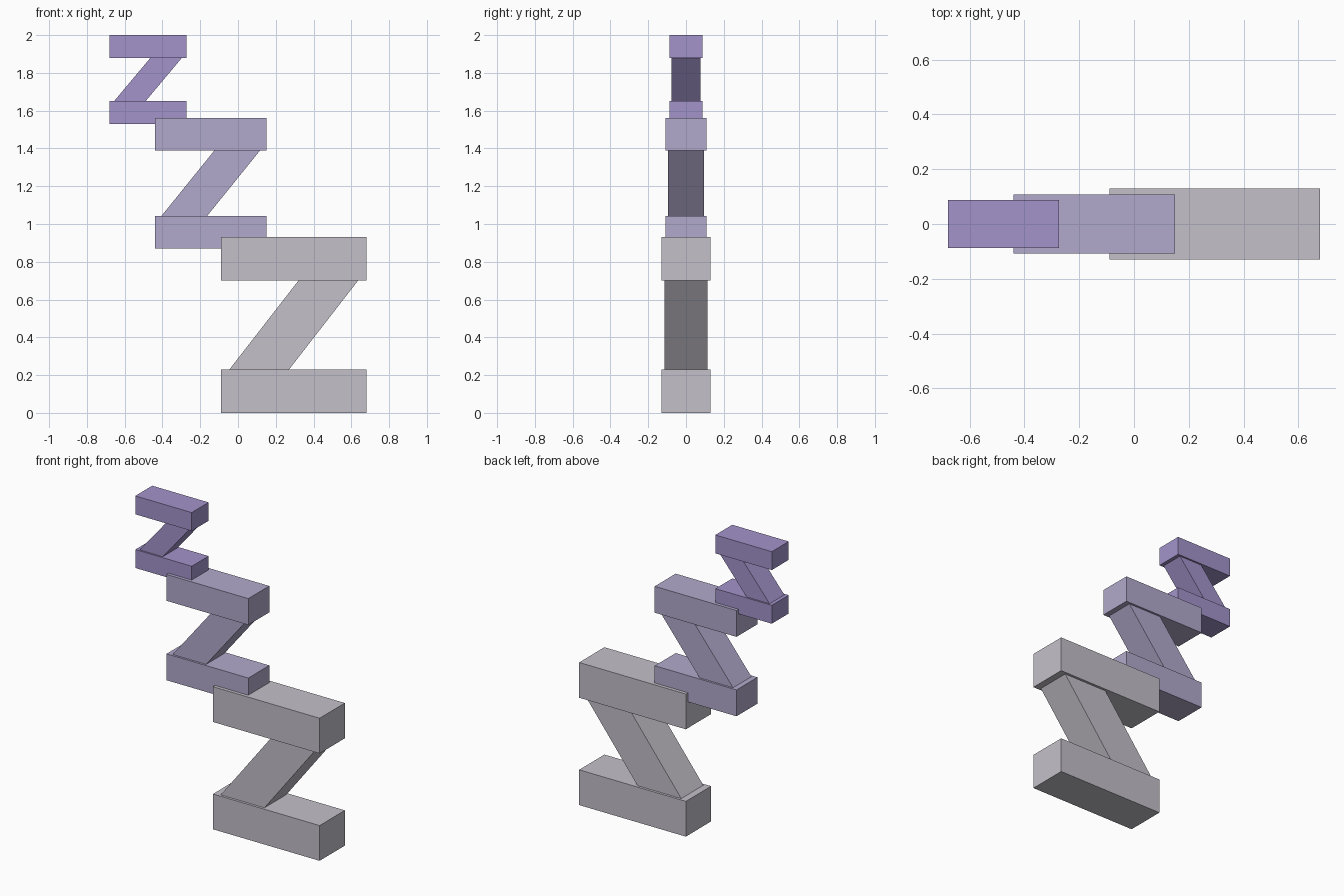
import bpy
import bmesh

cube = bpy.data.objects.get("Cube")
if cube:
    bpy.data.objects.remove(cube, do_unlink=True)


def make_material(name, color):
    mat = bpy.data.materials.new(name)
    mat.use_nodes = True
    mat.diffuse_color = (*color, 1)
    mat.node_tree.nodes["Principled BSDF"].inputs["Base Color"].default_value = (*color, 1)
    return mat


def make_prism(name, profile, half_depth, mat):
    """Extrude a front outline (x, z) symmetrically along y."""
    bm = bmesh.new()
    face = bm.faces.new([bm.verts.new((x, -half_depth, z)) for x, z in profile])
    grown = bmesh.ops.extrude_face_region(bm, geom=[face])["geom"]
    verts = [v for v in grown if isinstance(v, bmesh.types.BMVert)]
    bmesh.ops.translate(bm, verts=verts, vec=(0, 2 * half_depth, 0))
    bmesh.ops.recalc_face_normals(bm, faces=bm.faces)
    mesh = bpy.data.meshes.new(name)
    bm.to_mesh(mesh)
    bm.free()
    mesh.materials.append(mat)
    obj = bpy.data.objects.new(name, mesh)
    bpy.context.collection.objects.link(obj)
    return obj


def make_zigzag(size, left, right, bottom, top, bar, half_depth, mat):
    # Horizontal bars
    for part, z in (("bottom", bottom), ("top", top - bar)):
        outline = [(left, z), (right, z), (right, z + bar), (left, z + bar)]
        make_prism(f"{size}_{part}_bar", outline, half_depth, mat)

    # Slanted brace, its ends sunk into the bars
    width = right - left
    low, high = bottom + bar, top - bar
    foot, head = left + 0.058 * width, left + 0.532 * width
    thick = 0.41 * width
    sink = 0.15 * bar
    shift = sink * (head - foot) / (high - low)
    outline = [(foot - shift, low - sink), (foot + thick - shift, low - sink),
               (head + thick + shift, high + sink), (head + shift, high + sink)]
    make_prism(f"{size}_brace", outline, half_depth * 0.875, mat)


# Stepped stack, from largest to smallest
grey = make_material("pale grey", (0.552, 0.527, 0.584))
lilac = make_material("soft lilac", (0.445, 0.402, 0.604))
violet = make_material("light violet", (0.366, 0.296, 0.597))

make_zigzag("large", -0.09, 0.68, 0, 0.93, 0.23, 0.13, grey)
make_zigzag("medium", -0.44, 0.15, 0.87, 1.56, 0.172, 0.108, lilac)
make_zigzag("small", -0.68, -0.273, 1.53, 2.0, 0.12, 0.087, violet)
